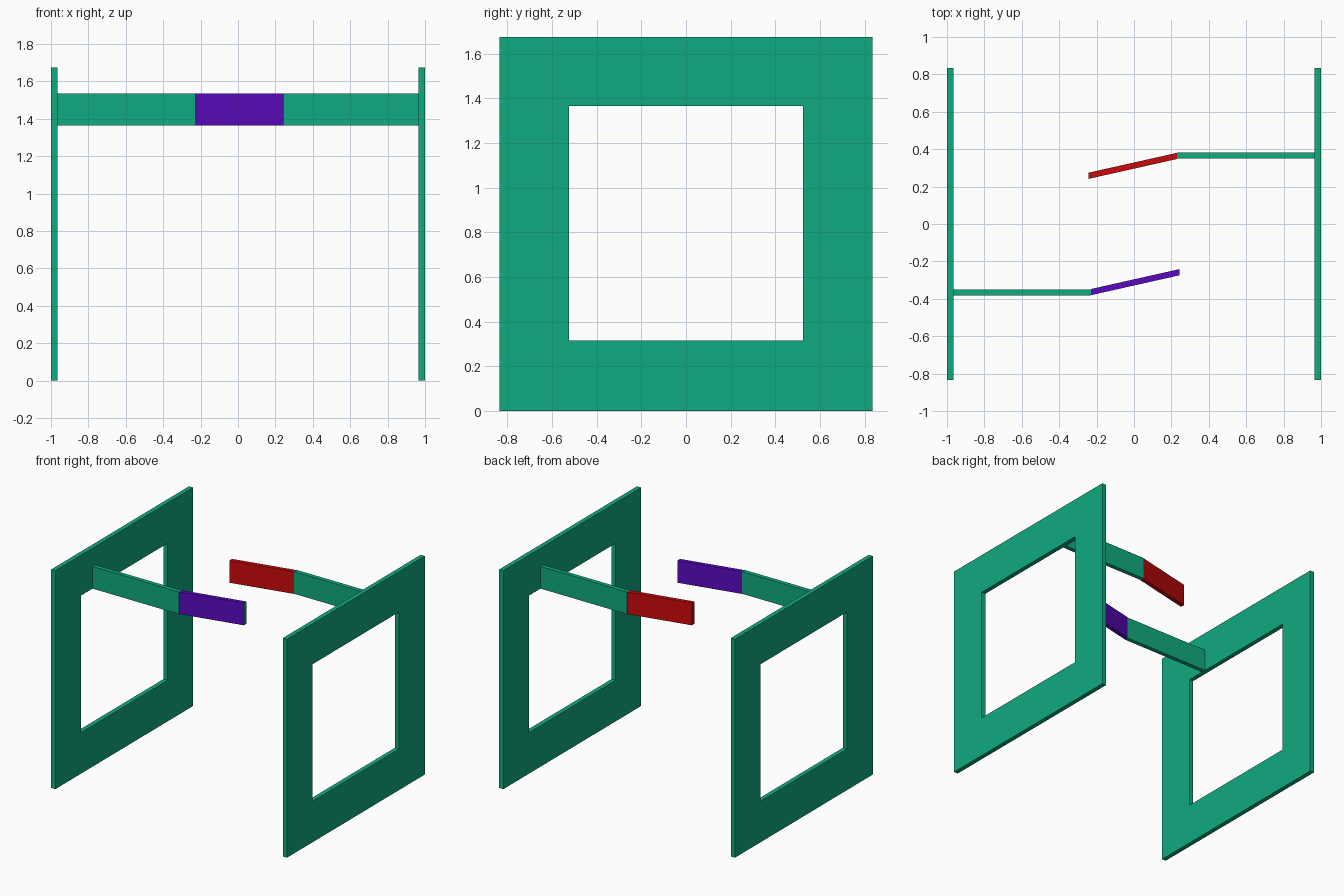
import bpy

if "Cube" in bpy.data.objects:
    bpy.data.objects.remove(bpy.data.objects["Cube"])

def material(name, rgb):
    m = bpy.data.materials.new(name)
    m.diffuse_color = (*rgb, 1)
    m.use_nodes = True
    m.node_tree.nodes["Principled BSDF"].inputs["Base Color"].default_value = m.diffuse_color
    return m

green = material("green", (0.005, 0.402, 0.216))
red = material("red", (0.58, 0.003, 0.004))
purple = material("purple", (0.10, 0.003, 0.52))

T = 0.035                 # panel thickness
Z0, Z1 = 1.365, 1.535     # arm height range

def build(name, verts, faces, *mats):
    me = bpy.data.meshes.new(name)
    me.from_pydata(verts, [], faces)
    for m in mats:
        me.materials.append(m)
    ob = bpy.data.objects.new(name, me)
    bpy.context.collection.objects.link(ob)
    return ob

def frame(name, s):
    # square panel with a square window, as a closed ring
    outer = [(-.835, 0), (.835, 0), (.835, 1.675), (-.835, 1.675)]
    inner = [(-.525, .315), (.525, .315), (.525, 1.365), (-.525, 1.365)]
    verts = [(s * x, s * y, z) for x in (1, 1 - T)
             for ring in (outer, inner) for y, z in ring]
    faces = []
    for i in range(4):
        j = (i + 1) % 4
        faces += [(i, j, 4 + j, 4 + i), (8 + j, 8 + i, 12 + i, 12 + j),
                  (j, i, 8 + i, 8 + j), (4 + i, 4 + j, 12 + j, 12 + i)]
    build(name, verts, faces, green)

def bar(name, s, x0, x1, y0, y1, *mats):
    # flat bar from x0 to x1 whose ends stay square to x
    w = 0.0165
    verts = [(s * x, s * y, z) for x, yc in ((x0, y0), (x1, y1))
             for y, z in ((yc - w, Z0), (yc + w, Z0), (yc + w, Z1), (yc - w, Z1))]
    faces = [(0, 3, 2, 1), (4, 5, 6, 7)]
    faces += [(i, (i + 1) % 4, 4 + (i + 1) % 4, 4 + i) for i in range(4)]
    ob = build(name, verts, faces, *mats)
    if len(mats) > 1:     # contrasting tip
        ob.data.polygons[1].material_index = 1

# the two sides are half-turn copies of each other
for side, s in (("right", 1), ("left", -1)):
    frame(side + "_frame", s)
    bar(side + "_arm", -s, -(1 - T), -0.23, -0.367, -0.367, green)
    tip = (red,) if s == 1 else (purple, green)
    bar(side + "_flipper", -s, -0.23, 0.242, -0.364, -0.258, *tip)
